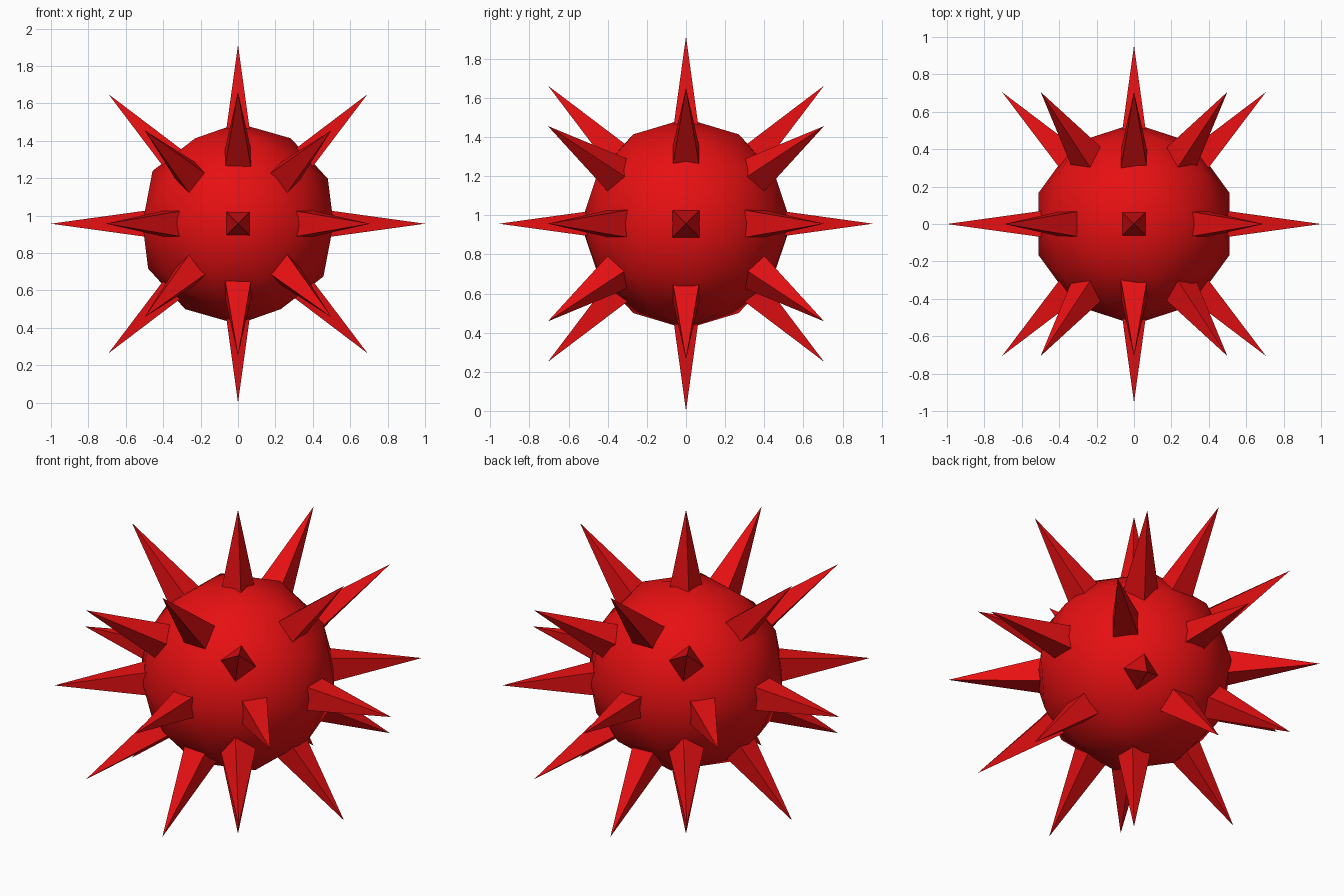
import bpy, bmesh, math
from mathutils import Matrix, Vector

if "Cube" in bpy.data.objects:
    bpy.data.objects.remove(bpy.data.objects["Cube"])

CENTRE = Vector((0, 0, 0.957))
RADIUS = 0.537
SLOPE = 0.138      # half width of a spike per unit length
BASE = 0.44        # spike bases sit just under the ball surface

red = bpy.data.materials.new("red")
red.diffuse_color = (0.8, 0.005, 0.006, 1)
red.use_nodes = True
red.node_tree.nodes["Principled BSDF"].inputs["Base Color"].default_value = red.diffuse_color


def add_object(name, bm, smooth):
    me = bpy.data.meshes.new(name)
    bmesh.ops.recalc_face_normals(bm, faces=bm.faces[:])
    for f in bm.faces:
        f.smooth = smooth
    bm.to_mesh(me)
    bm.free()
    me.materials.append(red)
    ob = bpy.data.objects.new(name, me)
    ob.location = CENTRE
    bpy.context.collection.objects.link(ob)


def add_spike(name, azimuth, tilt, tip):
    """Square pyramid on +z, tilted toward the front, then spun round the y axis."""
    bm = bmesh.new()
    h = SLOPE * (tip - BASE)
    base = [bm.verts.new((x * h, y * h, BASE)) for x, y in ((-1, -1), (1, -1), (1, 1), (-1, 1))]
    top = bm.verts.new((0, 0, tip))
    bm.faces.new(base)
    for i in range(4):
        bm.faces.new((base[i], base[(i + 1) % 4], top))
    rot = Matrix.Rotation(math.radians(azimuth), 4, 'Y') @ Matrix.Rotation(math.radians(tilt), 4, 'X')
    bm.transform(rot)
    add_object(name, bm, False)


# round body
bm = bmesh.new()
bmesh.ops.create_icosphere(bm, subdivisions=2, radius=RADIUS)
add_object("ball", bm, True)

# spikes pointing straight to front and back
add_spike("front_spike", 0, 90, 0.955)
add_spike("back_spike", 0, -90, 0.955)

# upright ring, and rings leaning to front and back
for k in range(8):
    az = 45 * k
    tip = 0.98 if k % 2 else (1.0 if k in (2, 6) else 0.957)
    add_spike("ring_spike", az, 0, tip)
    add_spike("front_ring_spike", az, 45, 0.998)
    add_spike("back_ring_spike", az, -45, 0.998)
